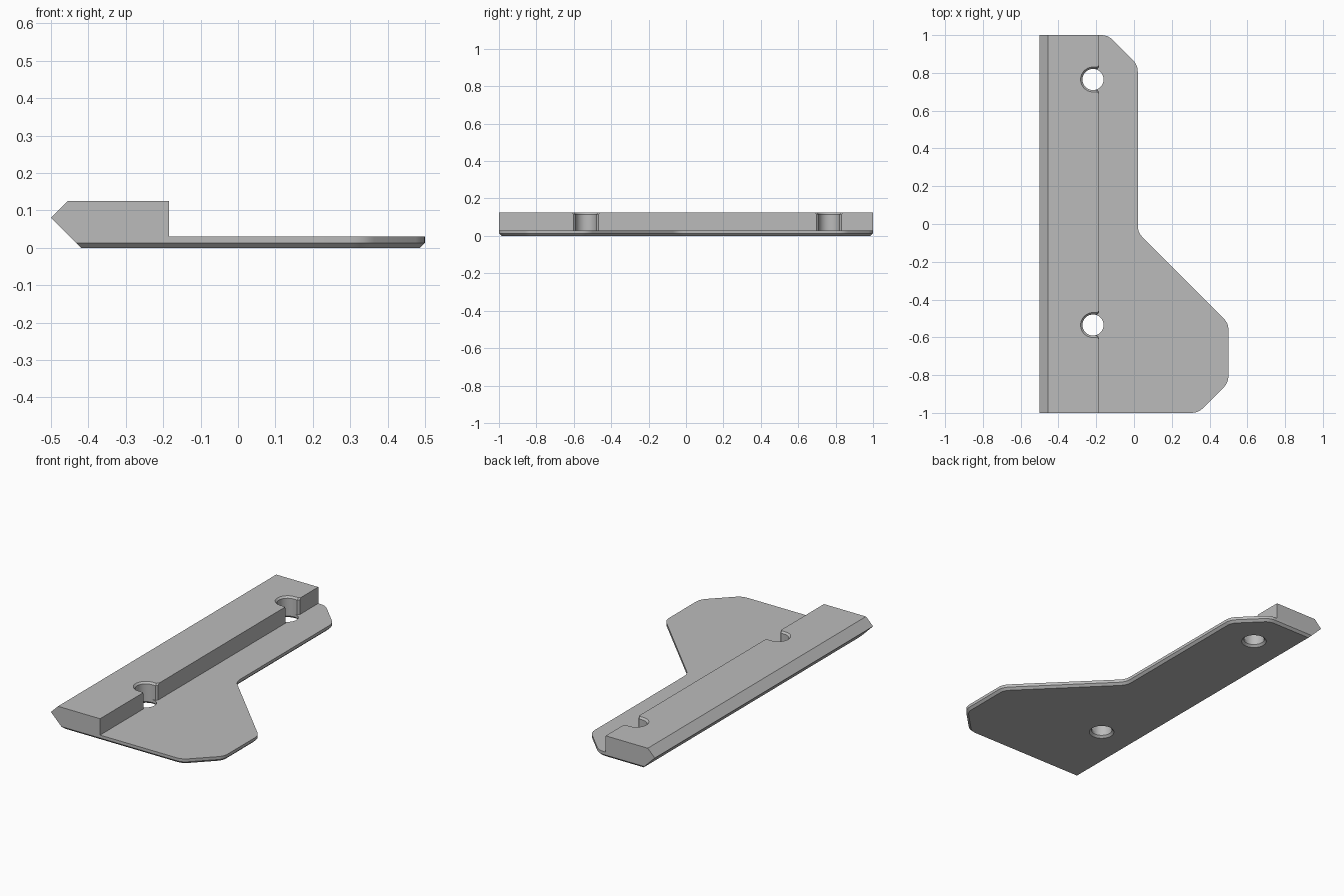
import bpy, bmesh
from math import sin, cos, pi
from mathutils import Vector

default = bpy.data.objects.get("Cube")
if default:
    bpy.data.objects.remove(default, do_unlink=True)

grey = bpy.data.materials.new("plain grey")
grey.use_nodes = True
colour = (0.5, 0.5, 0.5, 1)
grey.diffuse_color = colour
grey.node_tree.nodes["Principled BSDF"].inputs["Base Color"].default_value = colour


def make_object(name, bm):
    bmesh.ops.recalc_face_normals(bm, faces=bm.faces)
    mesh = bpy.data.meshes.new(name)
    bm.to_mesh(mesh)
    bm.free()
    mesh.materials.append(grey)
    obj = bpy.data.objects.new(name, mesh)
    bpy.context.collection.objects.link(obj)
    return obj


def loft(rings):
    """Closed solid through rings that share a point count."""
    bm = bmesh.new()
    loops = [[bm.verts.new(p) for p in ring] for ring in rings]
    for a, b in zip(loops, loops[1:]):
        for i in range(len(a)):
            j = (i + 1) % len(a)
            bm.faces.new((a[i], a[j], b[j], b[i]))
    bm.faces.new(loops[0])
    bm.faces.new(loops[-1])
    return bm


def rounded(points, reach=0.035, steps=4):
    """Outline with every corner but the first and last softened."""
    out = [points[0]]
    for before, corner, after in zip(points, points[1:], points[2:]):
        p, c, n = Vector(before), Vector(corner), Vector(after)
        a = c + (p - c).normalized() * reach
        b = c + (n - c).normalized() * reach
        for k in range(steps + 1):
            t = k / steps
            out.append((1 - t) ** 2 * a + 2 * t * (1 - t) * c + t * t * b)
    return out + [points[-1]]


def cut(target, cutter):
    mod = target.modifiers.new("cut", "BOOLEAN")
    mod.operation = "DIFFERENCE"
    mod.solver = "EXACT"
    mod.object = cutter
    bpy.context.view_layer.objects.active = target
    bpy.ops.object.modifier_apply(modifier=mod.name)
    bpy.data.objects.remove(cutter, do_unlink=True)


# Base plate: softened outline, chamfered underside, sloped left edge
outline = rounded([(-0.5, -1), (0.34, -1), (0.5, -0.84), (0.5, -0.525),
                   (0.02, -0.045), (0.02, 0.842), (-0.138, 1), (-0.5, 1)])
bm = loft([[(p[0], p[1], z) for p in outline] for z in (0, 0.03)])
bmesh.ops.recalc_face_normals(bm, faces=bm.faces)
under = [e for e in bm.edges if all(v.co.z < 0.001 for v in e.verts)
         and any(v.co.x > -0.499 for v in e.verts)]
bmesh.ops.bevel(bm, geom=under, offset=0.013, segments=1, affect="EDGES")
found = bmesh.ops.bisect_plane(bm, geom=bm.verts[:] + bm.edges[:] + bm.faces[:],
                               plane_co=(-0.42, 0, 0), plane_no=(-1, 0, -1),
                               clear_outer=True)
rim = [g for g in found["geom_cut"] if isinstance(g, bmesh.types.BMEdge)]
bmesh.ops.holes_fill(bm, edges=rim)
plate = make_object("base_plate", bm)

# Raised rail with a pointed outer edge
profile = [(-0.45, 0.03), (-0.5, 0.08), (-0.455, 0.125),
           (-0.185, 0.125), (-0.185, 0.03)]
rail = make_object("raised_rail", loft([[(x, y, z) for x, z in profile] for y in (-1, 1)]))

HOLE_X, RADIUS, SIDES = -0.217, 0.056, 32


def circle(y, r, z):
    return [(HOLE_X + r * cos(2 * pi * i / SIDES), y + r * sin(2 * pi * i / SIDES), z)
            for i in range(SIDES)]


def slot(y, r, z):
    """Half circle opening to the rail's inner face, flared at the mouth."""
    arc = [pi / 2 + pi * i / 20 for i in range(21)]
    pts = [(HOLE_X + r * cos(a), y + r * sin(a), z) for a in arc]
    mouth = [(-0.195, r), (-0.165, r + 0.03)]
    pts += [(x, y - d, z) for x, d in mouth]
    return pts + [(x, y + d, z) for x, d in reversed(mouth)]


# Screw holes in the plate and open slots in the rail
for y in (-0.535, 0.765):
    cut(plate, make_object("hole_cutter", loft(
        [circle(y, RADIUS + 0.022, -0.01), circle(y, RADIUS, 0.012), circle(y, RADIUS, 0.1)])))
    cut(rail, make_object("slot_cutter", loft(
        [slot(y, RADIUS, -0.05), slot(y, RADIUS, 0.115), slot(y, RADIUS + 0.02, 0.135)])))

# Smooth the round walls, keep edges crisp
for obj in (plate, rail):
    bpy.ops.object.select_all(action="DESELECT")
    obj.select_set(True)
    bpy.context.view_layer.objects.active = obj
    bpy.ops.object.shade_smooth_by_angle(angle=pi / 7)
